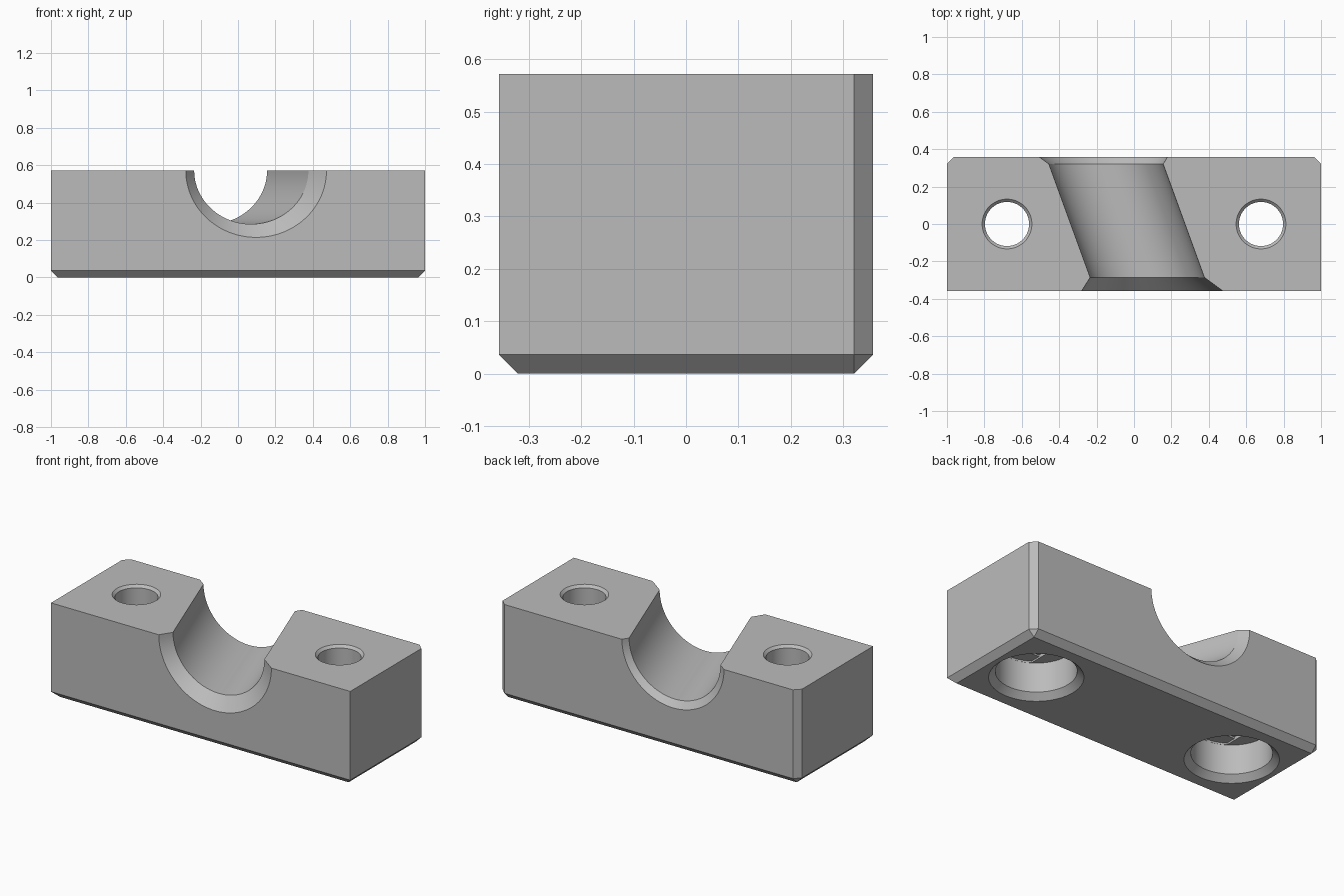
import bpy, bmesh, math

if "Cube" in bpy.data.objects:
    bpy.data.objects.remove(bpy.data.objects["Cube"])

L, D, H, C = 1.0, 0.357, 0.572, 0.036   # half length, half depth, height, chamfer
HOLE_X, HOLE_R, BORE_R, BORE_Z = 0.679, 0.118, 0.218, 0.214

grey = bpy.data.materials.new("light grey")
grey.diffuse_color = (0.5, 0.5, 0.5, 1)
grey.use_nodes = True
grey.node_tree.nodes["Principled BSDF"].inputs["Base Color"].default_value = grey.diffuse_color


def make(name, bm):
    bmesh.ops.recalc_face_normals(bm, faces=bm.faces)
    me = bpy.data.meshes.new(name)
    bm.to_mesh(me)
    bm.free()
    me.materials.append(grey)
    ob = bpy.data.objects.new(name, me)
    bpy.context.collection.objects.link(ob)
    return ob


def loft(name, rings):
    """Closed solid through rings that have equal point counts."""
    bm = bmesh.new()
    rows = [[bm.verts.new(p) for p in ring] for ring in rings]
    n = len(rows[0])
    for a, b in zip(rows, rows[1:]):
        for i in range(n):
            j = (i + 1) % n
            bm.faces.new((a[i], a[j], b[j], b[i]))
    bm.faces.new(rows[0])
    bm.faces.new(rows[-1])
    return make(name, bm)


def circle(r, n=64):
    return [(r * math.cos(2 * math.pi * i / n), r * math.sin(2 * math.pi * i / n))
            for i in range(n)]


def level(x, z, points):
    return [(x + px, py, z) for px, py in points]


# Block, chamfered around the base and on the rear upright edges
bm = bmesh.new()
bmesh.ops.create_cube(bm, size=1)
for v in bm.verts:
    v.co = (v.co.x * 2 * L, v.co.y * 2 * D, (v.co.z + 0.5) * H)
edges = [e for e in bm.edges
         if all(v.co.z < 0.01 for v in e.verts)
         or (all(v.co.y > 0 for v in e.verts)
             and abs(e.verts[0].co.z - e.verts[1].co.z) > 0.1)]
bmesh.ops.bevel(bm, geom=edges, offset=C, segments=1, affect='EDGES')
block = make("clamp_block", bm)


def cut(cutter):
    mod = block.modifiers.new("cut", 'BOOLEAN')
    mod.operation = 'DIFFERENCE'
    mod.solver = 'EXACT'
    mod.object = cutter
    bpy.context.view_layer.objects.active = block
    bpy.ops.object.modifier_apply(modifier=mod.name)
    bpy.data.objects.remove(cutter)


# Slanted half-round groove with flared ends
SLOPE, R = math.tan(math.radians(20)), 0.287


def groove_ring(y, flare):
    cx = -0.033 - SLOPE * y
    return [(cx + px * (R / math.cos(math.radians(20)) + flare) / R, y,
             H + pz * (R + flare) / R) for px, pz in circle(R, 96)]


cut(loft("groove_cutter", [groove_ring(-D - 0.05, 0.071 + 0.05), groove_ring(-D + 0.071, 0),
                           groove_ring(D - C, 0), groove_ring(D + 0.05, C + 0.05)]))

# Screw holes: through hole, counterbore, and stepped roof above the counterbore
for x in (-HOLE_X, HOLE_X):
    e = 0.02
    cut(loft("hole_cutter", [level(x, z, circle(r)) for z, r in
                             ((-0.1, HOLE_R), (H - 0.015, HOLE_R),
                              (H, HOLE_R + 0.015), (H + e, HOLE_R + 0.015 + e))]))
    cut(loft("bore_cutter", [level(x, z, circle(r)) for z, r in
                             ((-e, BORE_R + C + e), (C, BORE_R), (BORE_Z, BORE_R))]))
    slot = [(max(-HOLE_R, min(HOLE_R, px)), py) for px, py in circle(BORE_R - 0.001)]
    square = [(sx * HOLE_R, sy * HOLE_R) for sx, sy in ((-1, -1), (1, -1), (1, 1), (-1, 1))]
    for points, top in ((slot, BORE_Z + 0.01), (square, BORE_Z + 0.02)):
        cut(loft("roof_step_cutter", [level(x, 0.1, points), level(x, top, points)]))

# Smooth round walls, crisp edges
bpy.ops.object.select_all(action='DESELECT')
block.select_set(True)
bpy.context.view_layer.objects.active = block
bpy.ops.object.shade_smooth_by_angle(angle=math.radians(20))
